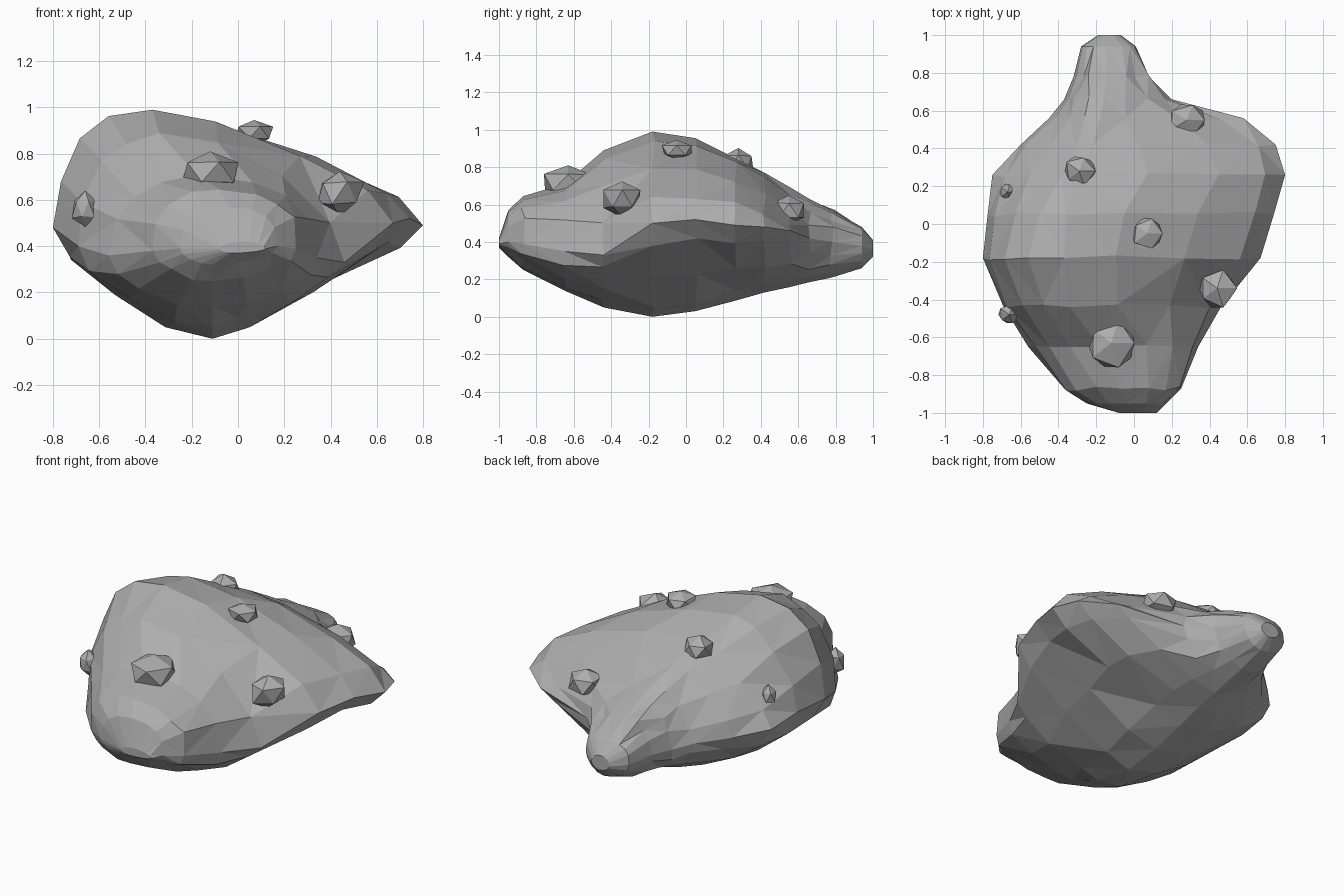
import bpy, bmesh, math, random
from mathutils import Vector

random.seed(4)
cube = bpy.data.objects.get("Cube")
if cube:
    bpy.data.objects.remove(cube, do_unlink=True)

# Single stone colour
stone = bpy.data.materials.new("grey_stone")
stone.use_nodes = True
colour = (0.42, 0.42, 0.42, 1)
stone.diffuse_color = colour
stone.node_tree.nodes["Principled BSDF"].inputs["Base Color"].default_value = colour

# Cross-sections from front to back: y, then (x, z) of the low-x side,
# top and high-x side, bottom z, and roundness of the two upper quadrants
SECTIONS = [
    (-1.0, -.08, .39, .02, .42, .12, .39, .37, 2, 2),
    (-.95, -.25, .39, -.04, .57, .17, .4, .32, 2.4, 2.6),
    (-.87, -.37, .38, -.08, .645, .25, .39, .25, 2.4, 2.8),
    (-.65, -.56, .36, -.18, .71, .34, .35, .14, 2.2, 2.6),
    (-.44, -.69, .4, -.34, .89, .46, .33, .05, 2.2, 1.7),
    (-.18, -.8, .48, -.37, .99, .67, .5, 0, 2.2, 1.45),
    (.05, -.775, .48, -.36, .955, .74, .52, .03, 1.7, 1.5),
    (.26, -.75, .45, -.3, .85, .8, .49, .085, 1.25, 1.8),
    (.42, -.6, .42, -.22, .77, .75, .48, .13, 1.35, 1.45),
    (.56, -.45, .4, -.18, .69, .58, .46, .16, 1.5, 1.1),
    (.66, -.37, .38, -.16, .63, .2, .42, .185, 2, 1.5),
    (.78, -.32, .38, -.15, .57, .08, .4, .21, 2.5, 2.2),
    (.94, -.28, .37, -.14, .48, .01, .38, .26, 3, 3),
    (1.0, -.19, .36, -.13, .41, -.07, .36, .32, 2, 2),
]
KEEL = -.11  # x of the lowest line
STEPS = 4    # facets per quadrant


def section_ring(section):
    """Points of one closed cross-section, quadrant by quadrant."""
    y, xl, zl, xt, zt, xr, zr, zb, round_l, round_r = section
    ends = abs(y) > .62
    lower = (1.8, 1.8) if ends else (1.25, 1.5)
    roundness = (round_l, round_r) + lower
    keel = min(max(KEEL, xl + .05), xr - .05)
    ext = [Vector((x, y, z)) for x, z in ((xl, zl), (xt, zt), (xr, zr), (keel, zb))]
    points = []
    for q in range(4):
        a, b = ext[q], ext[(q + 1) % 4]
        # arc centre: height of the side extreme, x of the top or bottom
        side, pole = (a, b) if q % 2 == 0 else (b, a)
        centre = Vector((pole.x, y, side.z))
        power = 2 / roundness[q]
        for k in range(STEPS):
            t = k / STEPS * math.pi / 2
            p = centre + (a - centre) * math.cos(t) ** power + (b - centre) * math.sin(t) ** power
            if k and abs(y) < .9:
                p += Vector([random.uniform(-.014, .014) for _ in range(3)])
            points.append(p)
    return points


def finish(bm, name):
    bmesh.ops.recalc_face_normals(bm, faces=bm.faces[:])
    mesh = bpy.data.meshes.new(name)
    bm.to_mesh(mesh)
    bm.free()
    mesh.materials.append(stone)
    obj = bpy.data.objects.new(name, mesh)
    bpy.context.collection.objects.link(obj)


# Main boulder: rings bridged into a faceted shell
bm = bmesh.new()
rings = [[bm.verts.new(p) for p in section_ring(s)] for s in SECTIONS]
count = 4 * STEPS
for front, back in zip(rings, rings[1:]):
    for i in range(count):
        j = (i + 1) % count
        bm.faces.new((front[i], front[j], back[j], back[i]))
bm.faces.new(rings[0])
bm.faces.new(rings[-1])
bmesh.ops.triangulate(bm, faces=bm.faces[:], quad_method='SHORT_EDGE')
finish(bm, "boulder")


def pebble(name, place, size):
    """Small chipped stone half sunk into the boulder."""
    bm = bmesh.new()
    bmesh.ops.create_icosphere(bm, subdivisions=1, radius=1)
    for v in bm.verts:
        v.co = v.co * random.uniform(.85, 1.12)
        v.co = Vector(place) + Vector([c * s for c, s in zip(v.co, size)])
    finish(bm, name)


# Embedded pebbles
pebble("pebble_front", (-.12, -.63, .72), (.13, .14, .09))
pebble("pebble_front_left", (.44, -.34, .63), (.11, .11, .1))
pebble("pebble_front_right", (-.66, -.48, .56), (.06, .06, .08))
pebble("pebble_top", (.07, -.05, .89), (.085, .085, .055))
pebble("pebble_back", (-.29, .28, .83), (.09, .09, .07))
pebble("pebble_back_left", (.28, .55, .57), (.105, .09, .08))
pebble("pebble_back_right", (-.67, .17, .6), (.045, .05, .06))
